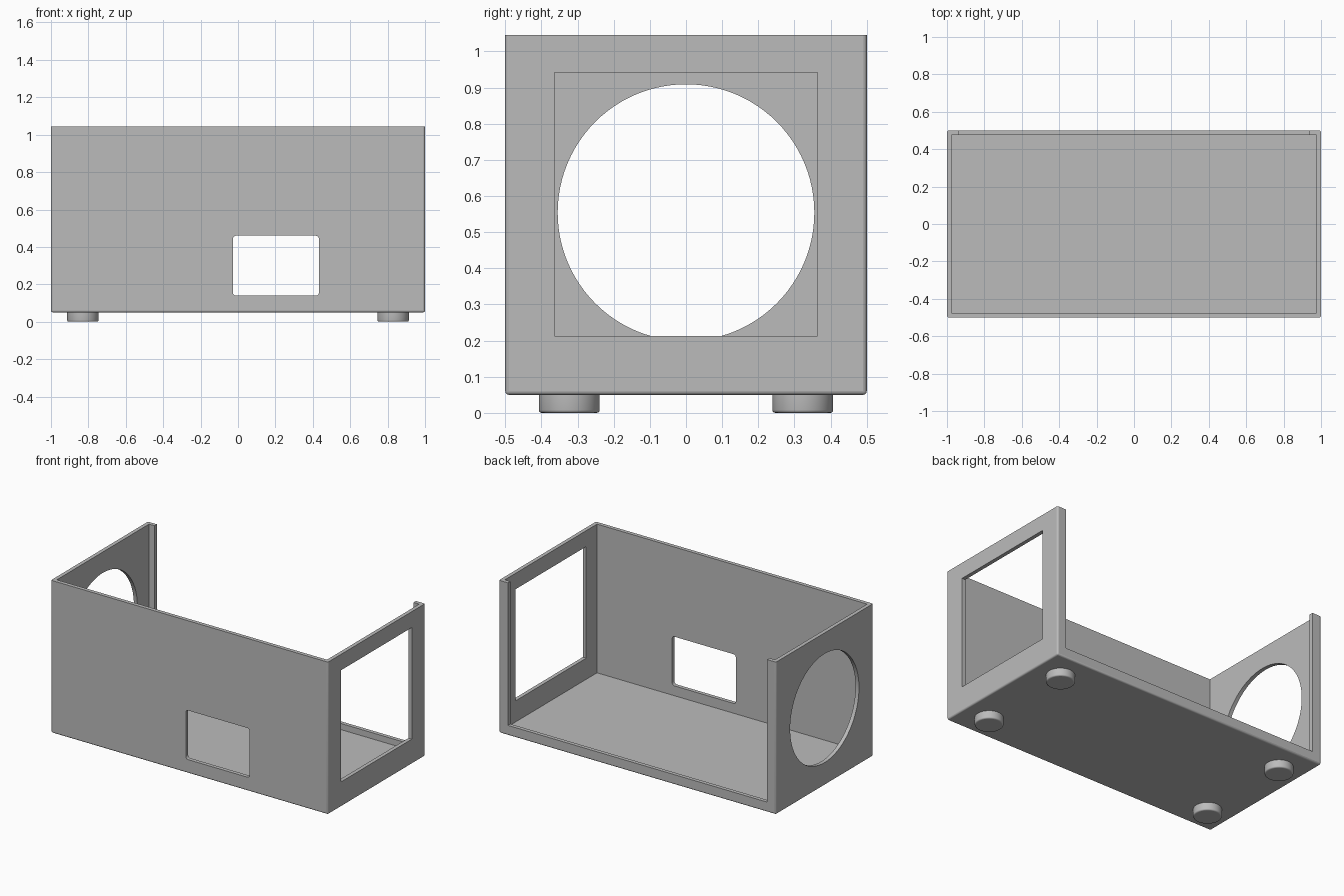
import bpy
import bmesh
from math import radians
from mathutils import Matrix, Vector

old = bpy.data.objects.get("Cube")
if old:
    bpy.data.objects.remove(old, do_unlink=True)

grey = bpy.data.materials.new("light grey")
grey.use_nodes = True
colour = (0.5, 0.5, 0.5, 1)
grey.diffuse_color = colour
grey.node_tree.nodes["Principled BSDF"].inputs["Base Color"].default_value = colour

BASE, TOP, WALL = 0.05, 1.045, 0.025


def finish(name, bm):
    mesh = bpy.data.meshes.new(name)
    bm.to_mesh(mesh)
    bm.free()
    mesh.materials.append(grey)
    obj = bpy.data.objects.new(name, mesh)
    bpy.context.collection.objects.link(obj)
    return obj


def box(name, low, high, radius=0, pick=None):
    """Box between two corners, rounding the edges chosen by pick."""
    low, high = Vector(low), Vector(high)
    bm = bmesh.new()
    bmesh.ops.create_cube(bm, size=1)
    bmesh.ops.scale(bm, vec=high - low, verts=bm.verts)
    bmesh.ops.translate(bm, vec=(low + high) / 2, verts=bm.verts)
    if pick:
        edges = [e for e in bm.edges if pick(e)]
        bmesh.ops.bevel(bm, geom=edges, offset=radius, segments=3,
                        profile=0.5, affect='EDGES')
    return finish(name, bm)


def cylinder(name, centre, radius, depth, sides, turn=None, rounding=0):
    bm = bmesh.new()
    bmesh.ops.create_cone(bm, cap_ends=True, segments=sides,
                          radius1=radius, radius2=radius, depth=depth)
    if rounding:
        rim = [e for e in bm.edges if all(v.co.z < 0 for v in e.verts)]
        bmesh.ops.bevel(bm, geom=rim, offset=rounding, segments=3,
                        profile=0.5, affect='EDGES')
    if turn:
        bmesh.ops.rotate(bm, matrix=turn, verts=bm.verts)
    bmesh.ops.translate(bm, vec=centre, verts=bm.verts)
    return finish(name, bm)


def cut(target, cutter):
    cutter.hide_render = True
    mod = target.modifiers.new("cut", 'BOOLEAN')
    mod.operation = 'DIFFERENCE'
    mod.solver = 'EXACT'
    mod.object = cutter
    bpy.context.view_layer.objects.active = target
    bpy.ops.object.modifier_apply(modifier=mod.name)
    bpy.data.objects.remove(cutter, do_unlink=True)


def smooth_curves(obj):
    """Smooth only the curved strips, keeping the flat walls crisp."""
    for face in obj.data.polygons:
        face.use_smooth = max(abs(c) for c in face.normal) < 0.9999


def outer_edge(e):
    return not all(v.co.z > BASE + 0.5 for v in e.verts)


def along_y(e):
    return abs(e.verts[0].co.y - e.verts[1].co.y) > 0.01


# Case shell, rounded everywhere except its open top rim
case = box("case", (-1, -0.5, BASE), (1, 0.5, TOP), 0.01, outer_edge)

# Hollow interior and open back with narrow side flanges and a low lip
cut(case, box("interior_cutter", (WALL - 1, WALL - 0.5, BASE + WALL),
              (1 - WALL, 0.5 - WALL, 1.3)))
cut(case, box("back_cutter", (-0.935, 0.4, 0.115), (0.935, 0.6, 1.3)))

# Front window with rounded corners
cut(case, box("window_cutter", (-0.027, -0.6, 0.139), (0.433, -0.4, 0.46),
              0.016, along_y))

# Square opening in the left wall, round opening in the right wall
cut(case, box("square_cutter", (0.9, -0.364, 0.213), (1.1, 0.364, 0.941)))
cut(case, cylinder("round_cutter", (-1, 0, 0.554), 0.355, 0.2, 96,
                   Matrix.Rotation(radians(90), 3, 'Y')))
smooth_curves(case)

# Four round feet
for side, sx in (("left", 1), ("right", -1)):
    for end, sy in (("front", -1), ("back", 1)):
        foot = cylinder(f"{end}_{side}_foot", (sx * 0.829, sy * 0.323, BASE / 2),
                        0.084, BASE, 48, rounding=0.008)
        smooth_curves(foot)
